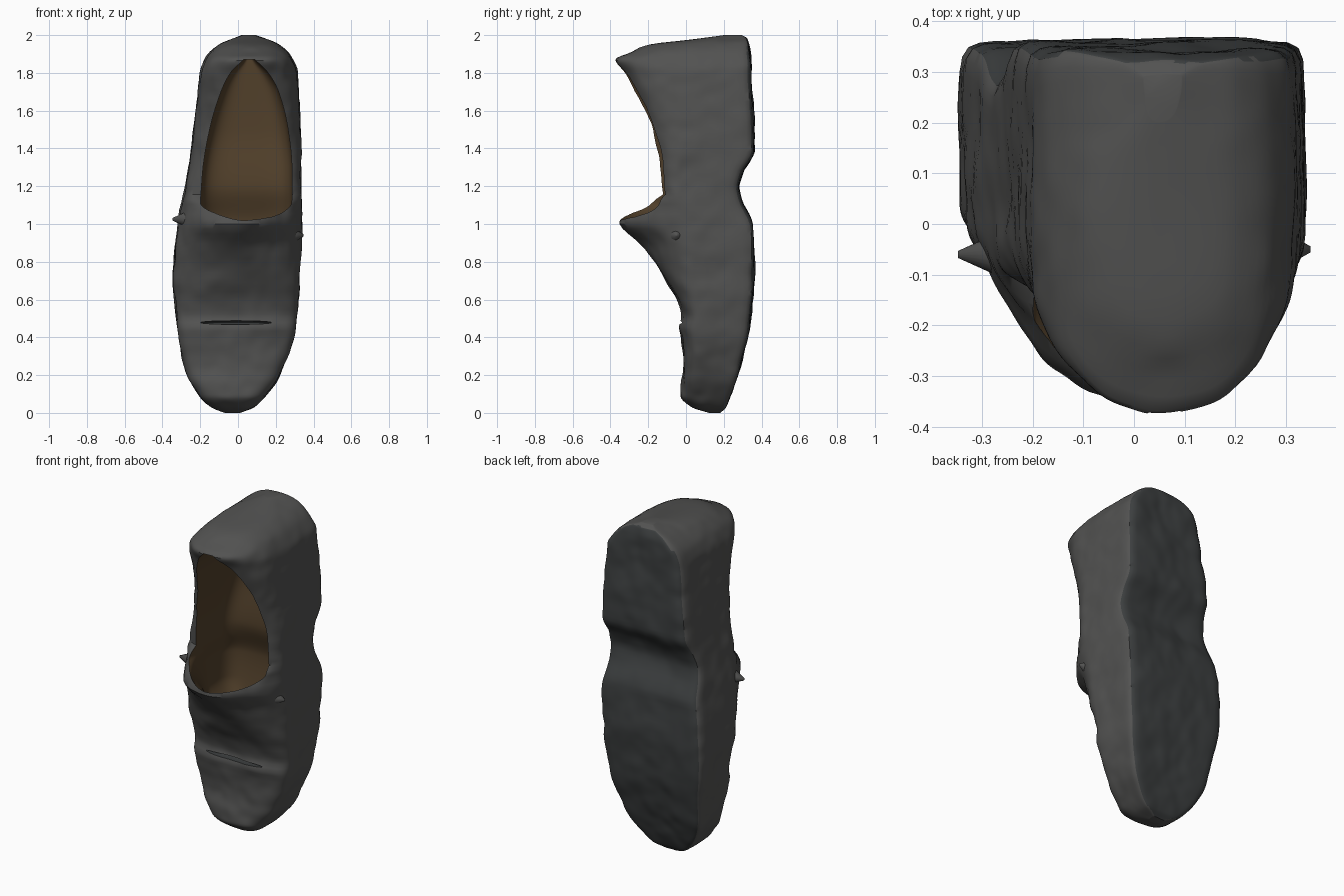
import bpy, bmesh, math
from mathutils import Vector, noise

if "Cube" in bpy.data.objects:
    bpy.data.objects.remove(bpy.data.objects["Cube"])


def material(name, rgb):
    m = bpy.data.materials.new(name)
    m.diffuse_color = (*rgb, 1)
    m.use_nodes = True
    m.node_tree.nodes["Principled BSDF"].inputs["Base Color"].default_value = m.diffuse_color
    return m


LEATHER = material("grey_leather", (0.085, 0.085, 0.083))
SOLE = material("dark_sole", (0.045, 0.049, 0.05))
LINING = material("tan_lining", (0.085, 0.052, 0.024))


def curve(*pts):
    """Smooth interpolation through (z, value) points without overshoot."""
    z, v = zip(*pts)
    n = len(z)
    d = [(v[i + 1] - v[i]) / (z[i + 1] - z[i]) for i in range(n - 1)]
    m = [d[0]] + [2 * a * b / (a + b) if a * b > 0 else 0 for a, b in zip(d, d[1:])] + [d[-1]]

    def f(q):
        q = min(max(q, z[0]), z[-1])
        i = max(k for k in range(n - 1) if z[k] <= q)
        h = z[i + 1] - z[i]
        t = (q - z[i]) / h
        return (v[i] * (1 + 2 * t) * (1 - t) ** 2 + m[i] * h * t * (1 - t) ** 2
                + v[i + 1] * t * t * (3 - 2 * t) + m[i + 1] * h * t * t * (t - 1))
    return f


def loft(name, zs, left, right, front, middle, back, n_front, n_back, mats, lumps=0.0, sides=120):
    """Stack of superellipse sections: rounded towards the front, boxy towards the back."""
    bm = bmesh.new()
    rings = []
    for z in zs:
        cx, a = (left(z) + right(z)) / 2, (right(z) - left(z)) / 2
        ring = []
        for k in range(sides):
            t = 2 * math.pi * k / sides
            c, s = math.cos(t), math.sin(t)
            b, n = (back(z) - middle(z), n_back) if s > 0 else (middle(z) - front(z), n_front(z))
            # scale the direction so samples spread evenly over the outline
            c, s = c * a, s * b
            r = (abs(c / a) ** n + abs(s / b) ** n) ** (-1 / n)
            p = Vector((cx + r * c, middle(z) + r * s, z))
            if lumps:
                w = lumps * (noise.noise(p * 6) + 0.4 * noise.noise(p * 15))
                p += Vector((c * w / a, s * w / b, 0))
            ring.append(bm.verts.new(p))
        rings.append(ring)
    for lo, hi in zip(rings, rings[1:]):
        for k in range(sides):
            j = (k + 1) % sides
            bm.faces.new((lo[k], lo[j], hi[j], hi[k]))
    bm.faces.new(rings[0][::-1])
    bm.faces.new(rings[-1])
    bmesh.ops.recalc_face_normals(bm, faces=bm.faces)
    for f in bm.faces:
        f.material_index = 1 if len(mats) > 1 and f.normal.y > 0.65 else 0
    return finish(name, bm, mats)


def finish(name, bm, mats):
    me = bpy.data.meshes.new(name)
    bm.to_mesh(me)
    bm.free()
    for m in mats:
        me.materials.append(m)
    ob = bpy.data.objects.new(name, me)
    bpy.context.collection.objects.link(ob)
    return ob


def activate(ob):
    bpy.ops.object.select_all(action='DESELECT')
    ob.select_set(True)
    bpy.context.view_layer.objects.active = ob


def carve(ob, cutter):
    mod = ob.modifiers.new("carve", 'BOOLEAN')
    mod.object, mod.operation, mod.solver = cutter, 'DIFFERENCE', 'EXACT'
    mod.material_mode = 'TRANSFER'
    activate(ob)
    bpy.ops.object.modifier_apply(modifier=mod.name)
    bpy.data.objects.remove(cutter)


# Side profiles of the shoe, running from the toe (z = 0) to the heel (z = 2)
front = curve((0, .12), (.03, .03), (.09, -.03), (.25, -.01), (.4, -.022), (.455, -.035), (.5, -.02),
              (.6, -.05), (.7, -.11), (.8, -.17), (.9, -.245), (.96, -.315), (1, -.357), (1.04, -.345),
              (1.08, -.3), (1.12, -.235), (1.15, -.145), (1.25, -.155), (1.4, -.185), (1.6, -.245),
              (1.8, -.335), (1.87, -.37), (1.91, -.29), (1.95, -.19), (1.98, .05), (2, .2))
sole = curve((0, .18), (.03, .205), (.3, .3), (.5, .343), (.8, .362), (1, .35), (1.13, .295), (1.2, .28),
             (1.27, .3), (1.39, .362), (1.5, .36), (1.75, .345), (1.93, .335), (1.98, .32), (2, .29))
shoulder = curve((0, .15), (.1, .08), (.4, .08), (.8, .04), (1, 0), (1.2, -.02), (1.5, -.02),
                 (1.8, -.05), (1.9, 0), (1.97, .15), (2, .25))
left = curve((0, -.07), (.03, -.14), (.1, -.21), (.2, -.268), (.4, -.312), (.7, -.342), (.85, -.335),
             (1, -.315), (1.2, -.277), (1.4, -.247), (1.6, -.222), (1.8, -.2), (1.88, -.17), (1.95, -.1), (2, .02))
right = curve((0, .01), (.03, .08), (.1, .155), (.2, .22), (.4, .288), (.6, .318), (.9, .335), (1.4, .332),
              (1.7, .322), (1.82, .31), (1.9, .27), (1.96, .2), (2, .09))
roundness = curve((0, 2.6), (.4, 3), (.8, 1.9), (1, 1.65), (1.08, 1.65), (1.17, 2.8), (1.5, 2.5), (2, 2.3))

# Shoe body
zs = [1 - math.cos(math.pi * i / 120) for i in range(121)]
body = loft("shoe_body", zs, left, right, front, shoulder, sole, roundness, 16, [LEATHER, SOLE], lumps=0.012)

# Foot opening: stays under the vamp, then breaks out through the front above the tongue
cut_zs = [.66 + i * .01 for i in range(49)] + [1.15 + i * .02 for i in range(37)]
cavity = loft("opening_cutter", cut_zs,
              curve((.66, -.1), (.85, -.22), (1, -.225), (1.12, -.2), (1.3, -.185), (1.5, -.15), (1.7, -.09),
                    (1.8, -.04), (1.87, .03)),
              curve((.66, .12), (.85, .23), (1, .275), (1.12, .285), (1.3, .285), (1.5, .265), (1.7, .215),
                    (1.8, .16), (1.87, .09)),
              curve((.66, -.02), (.9, -.2), (.97, -.285), (1.01, -.34), (1.06, -.4), (1.13, -.7), (1.87, -.7)),
              lambda z: .04, curve((.66, .2), (1, .25), (1.2, .2), (1.5, .23), (1.87, .22)),
              curve((.66, 2), (1, 1.75), (1.08, 1.9), (1.16, 5), (1.87, 6)), 4, [LINING])
cavity.hide_render = True
carve(body, cavity)

# Slit across the vamp
bm = bmesh.new()
bmesh.ops.create_uvsphere(bm, u_segments=24, v_segments=12, radius=1)
bmesh.ops.scale(bm, vec=(.19, .045, .01), verts=bm.verts)
bmesh.ops.translate(bm, vec=(-.01, -.02, .478), verts=bm.verts)
slit = finish("slit_cutter", bm, [SOLE])
slit.hide_render = True
carve(body, slit)
activate(body)
bpy.ops.object.shade_smooth_by_angle(angle=math.radians(40))

# Small side tabs where the tongue meets the quarters
for name, x, y, z, r, h in (("left_tab", -.305, -.06, 1.025, .045, -.085),
                            ("right_tab", .318, -.05, .94, .04, .06)):
    bm = bmesh.new()
    bmesh.ops.create_cone(bm, cap_ends=True, segments=20, radius1=r, radius2=r * .15, depth=abs(h))
    tab = finish(name, bm, [LEATHER])
    tab.location = (x, y, z)
    tab.rotation_euler = (0, math.copysign(math.pi / 2, h), 0)
    activate(tab)
    bpy.ops.object.shade_smooth_by_angle(angle=math.radians(70))
